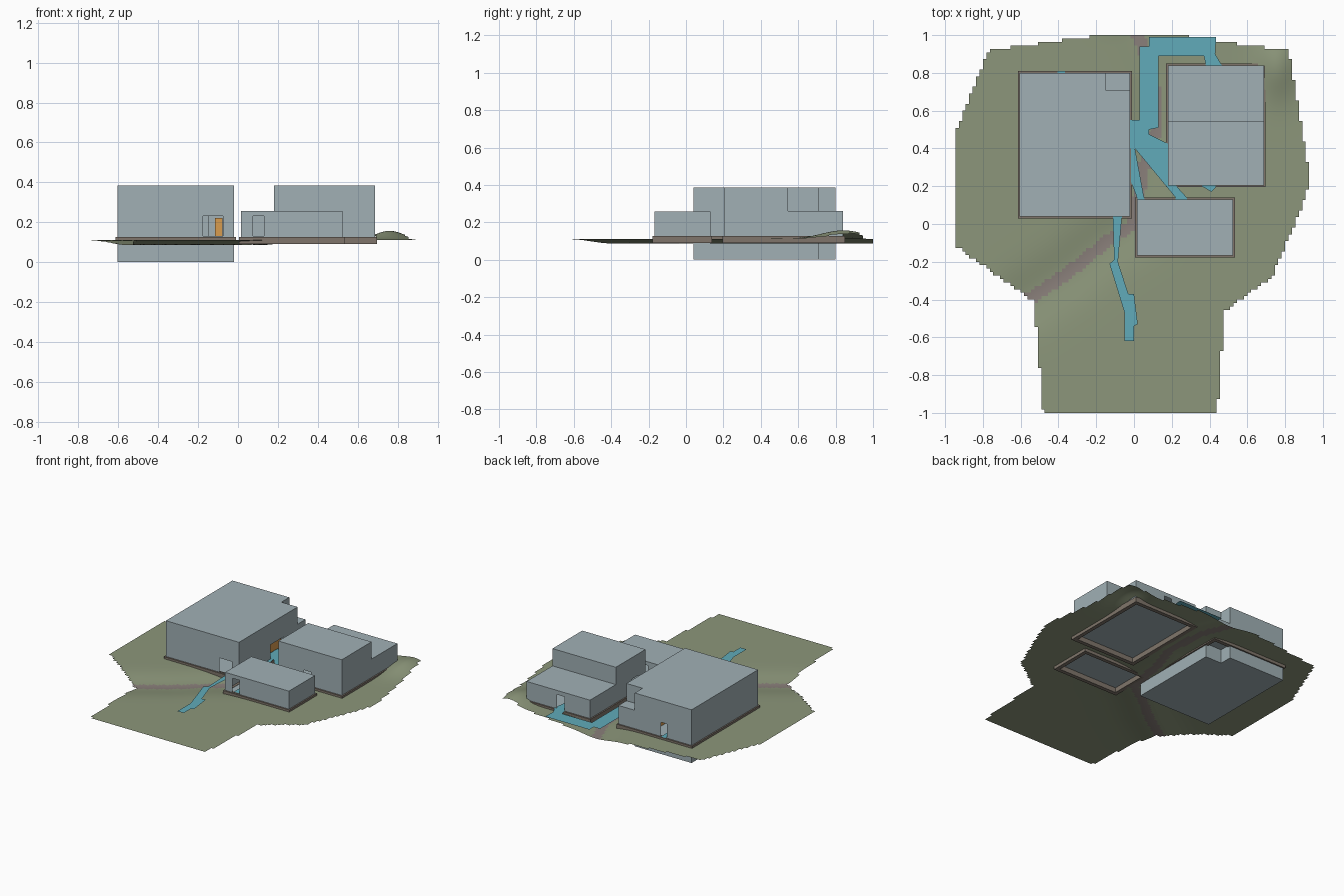
import bpy, bmesh, math
from mathutils import Vector
from mathutils.geometry import intersect_point_line

if "Cube" in bpy.data.objects:
    bpy.data.objects.remove(bpy.data.objects["Cube"])


def material(name, srgb):
    m = bpy.data.materials.new(name)
    m.diffuse_color = [((c + 0.055) / 1.055) ** 2.4 for c in srgb] + [1]
    m.use_nodes = True
    m.node_tree.nodes["Principled BSDF"].inputs["Base Color"].default_value = m.diffuse_color
    return m


WALL = material("blue_grey_wall", (0.63, 0.69, 0.71))
GRASS = material("sage_grass", (0.55, 0.59, 0.48))
EARTH = material("mauve_earth", (0.54, 0.50, 0.48))
PATH = material("teal_path", (0.38, 0.67, 0.73))
STONE = material("brown_plinth", (0.50, 0.46, 0.42))
ORANGE = material("orange_stair", (0.85, 0.61, 0.31))


def finish(name, bm, *mats):
    me = bpy.data.meshes.new(name)
    bm.to_mesh(me)
    bm.free()
    for m in mats:
        me.materials.append(m)
    ob = bpy.data.objects.new(name, me)
    bpy.context.collection.objects.link(ob)
    return ob


def rect(x0, x1, y0, y1):
    return [(x0, y0), (x1, y0), (x1, y1), (x0, y1)]


def cut_door(bm, axis, wall, lo, hi, z0=0.13, z1=0.23):
    """Open a rectangle in the wall lying on axis = wall."""
    def wall_faces():
        return [f for f in bm.faces if abs(f.normal[axis]) > 0.9
                and abs(f.calc_center_median()[axis] - wall) < 1e-4]
    other = 1 - axis
    for ax, v in ((other, lo), (other, hi), (2, z0), (2, z1)):
        co, no = Vector(), Vector()
        co[ax], no[ax] = v, 1
        fs = wall_faces()
        geom = set(fs)
        for f in fs:
            geom.update(f.edges)
            geom.update(f.verts)
        bmesh.ops.bisect_plane(bm, geom=list(geom), plane_co=co, plane_no=no)
        bm.normal_update()
    hole = []
    for f in wall_faces():
        c = f.calc_center_median()
        if lo < c[other] < hi and z0 < c.z < z1:
            hole.append(f)
    bmesh.ops.delete(bm, geom=hole, context='FACES')


def prism(name, poly, z0, z1, mat, doors=()):
    bm = bmesh.new()
    f = bm.faces.new([bm.verts.new((x, y, z0)) for x, y in poly])
    r = bmesh.ops.extrude_face_region(bm, geom=[f], use_keep_orig=True)
    top = [v for v in r["geom"] if isinstance(v, bmesh.types.BMVert)]
    bmesh.ops.translate(bm, verts=top, vec=(0, 0, z1 - z0))
    bmesh.ops.recalc_face_normals(bm, faces=bm.faces)
    bm.normal_update()
    for d in doors:
        cut_door(bm, *d)
    return finish(name, bm, mat)


def plinth(name, x0, x1, y0, y1, out=0.01, inset=0.018):
    """Rectangular stone frame around a building foot."""
    bm = bmesh.new()
    loops = []
    for d, z in ((out, 0.09), (out, 0.127), (-inset, 0.127), (-inset, 0.09)):
        loops.append([bm.verts.new((x, y, z)) for x, y in
                      rect(x0 - d, x1 + d, y0 - d, y1 + d)])
    for i in range(4):
        a, b = loops[i], loops[(i + 1) % 4]
        for j in range(4):
            k = (j + 1) % 4
            bm.faces.new((a[j], a[k], b[k], b[j]))
    bmesh.ops.recalc_face_normals(bm, faces=bm.faces)
    finish(name, bm, STONE)


# Main hall, sunk below ground, with a lower block filling its notched corner
hall = [(-0.605, 0.04), (-0.02, 0.04), (-0.02, 0.71), (-0.15, 0.71),
        (-0.15, 0.8), (-0.605, 0.8)]
prism("main_hall", hall, 0, 0.385, WALL,
      [(1, 0.04, -0.175, -0.075), (0, -0.02, 0.4, 0.55), (1, 0.8, -0.41, -0.36)])
prism("hall_corner_block", rect(-0.15, -0.02, 0.71, 0.8), 0.1, 0.26, WALL)
prism("indoor_stair", rect(-0.115, -0.077, 0.4, 0.6), 0.002, 0.222, ORANGE)

# East house: stepped side profile made of two volumes
prism("east_house_tall", rect(0.18, 0.687, 0.205, 0.545), 0.125, 0.385, WALL,
      [(1, 0.205, 0.385, 0.44), (0, 0.18, 0.29, 0.36)])
prism("east_house_low", rect(0.18, 0.687, 0.545, 0.84), 0.125, 0.26, WALL,
      [(1, 0.84, 0.385, 0.445)])

# Gate house
prism("gate_house", rect(0.015, 0.525, -0.168, 0.13), 0.125, 0.257, WALL,
      [(1, -0.168, 0.075, 0.13), (1, 0.13, 0.215, 0.275)])

FEET = [("hall_plinth", -0.605, -0.02, 0.04, 0.8),
        ("east_plinth", 0.18, 0.687, 0.205, 0.84),
        ("gate_plinth", 0.015, 0.525, -0.168, 0.13)]
for foot in FEET:
    plinth(*foot)

# Terrain sheet: fine grid trimmed to the outline, open under the buildings
OUTLINE = [(-0.48, -1), (0.44, -1), (0.48, -0.46), (0.73, -0.28), (0.86, 0.02),
           (0.935, 0.22), (0.82, 0.92), (0.43, 0.97), (0.18, 1.01), (-0.1, 1.01),
           (-0.77, 0.92), (-0.94, 0.5), (-0.94, -0.12), (-0.53, -0.41)]
STREAM = [Vector((x, y, 0)) for x, y in
          [(-0.56, -0.4), (-0.35, -0.26), (-0.14, -0.09), (0.0, 0.0),
           (0.05, 0.3), (0.12, 0.5), (0.1, 0.8), (0.02, 1.0)]]


def inside(x, y, poly):
    hit = False
    for (xa, ya), (xb, yb) in zip(poly, poly[1:] + poly[:1]):
        if (ya > y) != (yb > y) and x < xa + (y - ya) * (xb - xa) / (yb - ya):
            hit = not hit
    return hit


def stream_distance(x, y):
    p, best = Vector((x, y, 0)), 9
    for a, b in zip(STREAM, STREAM[1:]):
        q, t = intersect_point_line(p, a, b)
        q = a.lerp(b, min(1, max(0, t)))
        best = min(best, (p - q).length)
    return best


def height(x, y):
    valley = math.exp(-(stream_distance(x, y) / 0.14) ** 2)
    mound = math.exp(-((x - 0.76) / 0.1) ** 2 - ((y - 0.84) / 0.16) ** 2)
    return 0.112 - 0.026 * valley + 0.045 * mound


bm = bmesh.new()
bmesh.ops.create_grid(bm, x_segments=110, y_segments=110, size=1)
drop = []
for f in bm.faces:
    c = f.calc_center_median()
    built = any(x0 < c.x < x1 and y0 < c.y < y1 for _, x0, x1, y0, y1 in FEET)
    if built or not inside(c.x, c.y, OUTLINE):
        drop.append(f)
    f.smooth = True
    f.material_index = int(stream_distance(c.x, c.y) < 0.032)
bmesh.ops.delete(bm, geom=drop, context='FACES')
for v in bm.verts:
    v.co.z = height(v.co.x, v.co.y)
finish("terrain", bm, GRASS, EARTH)

# Flat paths
PATHS = {
    "front_path": [(-0.115, 0.12), (-0.06, 0.12), (-0.065, 0.03), (-0.085, -0.2),
                   (-0.03, -0.37), (0.0, -0.37), (0.02, -0.53), (0.0, -0.54),
                   (0.0, -0.62), (-0.05, -0.62), (-0.05, -0.47), (-0.13, -0.21),
                   (-0.105, -0.19)],
    "court_path": [(-0.07, 0.55), (0.03, 0.55), (0.03, 0.94), (0.08, 0.94),
                   (0.08, 0.99), (0.435, 0.99), (0.43, 0.9), (0.465, 0.84),
                   (0.44, 0.7), (0.38, 0.7), (0.38, 0.84), (0.37, 0.89),
                   (0.13, 0.89), (0.13, 0.51), (0.08, 0.5), (0.08, 0.475),
                   (0.17, 0.43), (0.23, 0.4), (0.23, 0.25), (0.18, 0.25),
                   (0.28, 0.14), (0.275, 0.06), (0.215, 0.06), (0.22, 0.14),
                   (0.005, 0.4), (0.055, 0.13), (0.02, 0.13), (-0.015, 0.22),
                   (-0.015, 0.4), (-0.07, 0.4)],
    "east_door_path": [(0.36, 0.2), (0.41, 0.17), (0.43, 0.19), (0.44, 0.3), (0.385, 0.3)],
    "hall_back_path": rect(-0.405, -0.365, 0.68, 0.81),
    "gate_path": rect(0.08, 0.127, -0.16, 0.08),
}
for name, poly in PATHS.items():
    bm = bmesh.new()
    face = bm.faces.new([bm.verts.new((x, y, 0.131)) for x, y in poly])
    face.normal_update()
    if face.normal.z < 0:
        face.normal_flip()
    bmesh.ops.triangulate(bm, faces=[face])
    finish(name, bm, PATH)
